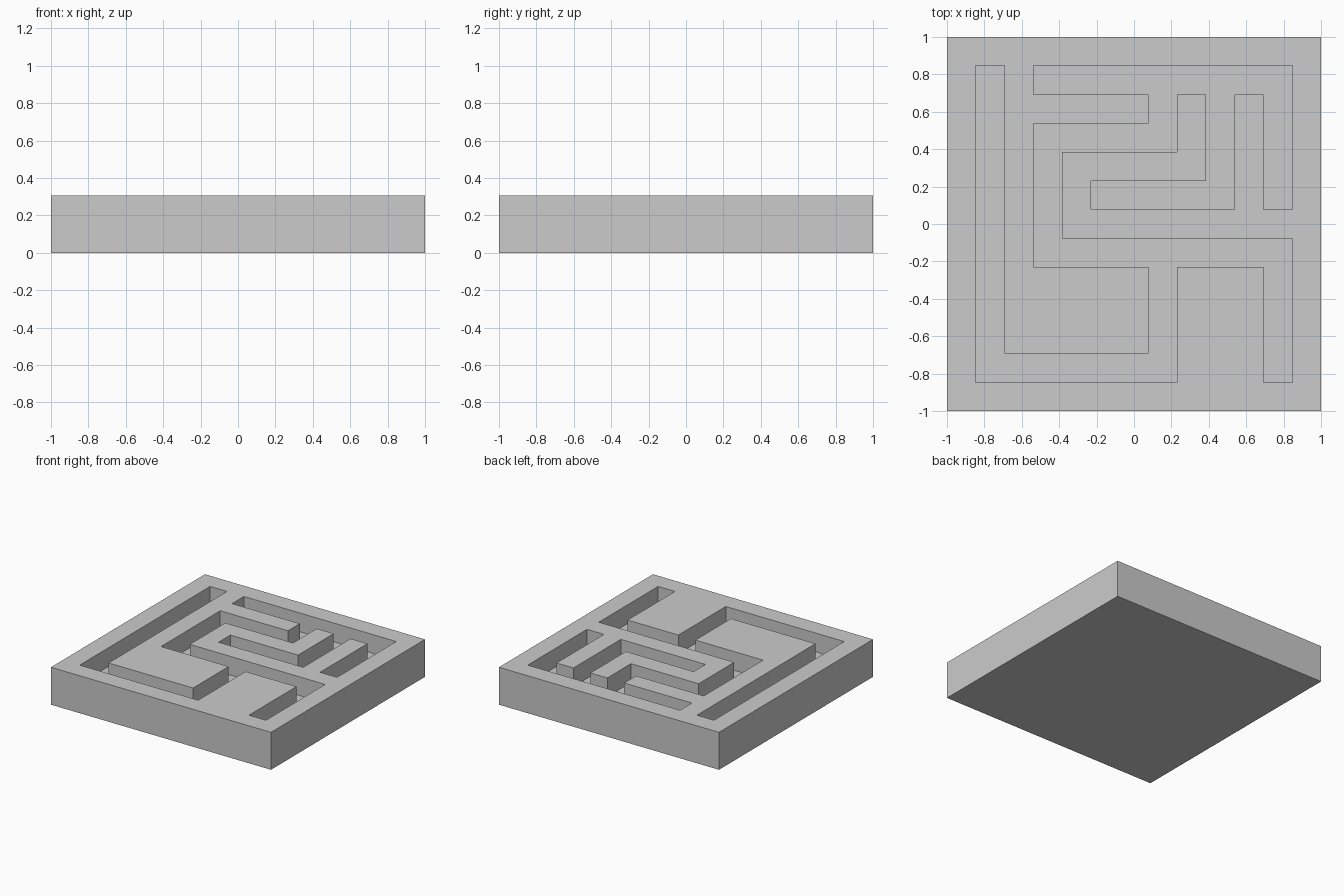
import bpy, bmesh

if "Cube" in bpy.data.objects:
    bpy.data.objects.remove(bpy.data.objects["Cube"])

N = 13                 # cells per side
C = 2 / N              # cell size
TOP, FLOOR = 2 * C, C  # slab height and corridor floor height

# Straight corridor runs, as start and end cells
runs = [((1, 11), (1, 1)), ((1, 1), (7, 1)), ((7, 1), (7, 5)),
        ((3, 5), (11, 5)), ((11, 5), (11, 1)), ((3, 5), (3, 9)),
        ((3, 9), (7, 9)), ((7, 9), (7, 11)), ((3, 11), (11, 11)),
        ((9, 11), (9, 7)), ((9, 7), (5, 7)), ((11, 11), (11, 7))]
carved = set()
for (ax, ay), (bx, by) in runs:
    for i in range(min(ax, bx), max(ax, bx) + 1):
        for j in range(min(ay, by), max(ay, by) + 1):
            carved.add((i, j))


def height(i, j):
    if not (0 <= i < N and 0 <= j < N):
        return 0
    return 1 if (i, j) in carved else 2


bm = bmesh.new()
verts = {}


def vert(i, j, k):
    if (i, j, k) not in verts:
        verts[i, j, k] = bm.verts.new((i * C - 1, j * C - 1, k * C))
    return verts[i, j, k]


def face(*keys):
    bm.faces.new([vert(*k) for k in keys])


# Tops and underside of every cell, plus walls where a neighbour is lower
for i in range(N):
    for j in range(N):
        h = height(i, j)
        ring = [(i, j), (i + 1, j), (i + 1, j + 1), (i, j + 1)]
        face(*[(x, y, h) for x, y in ring])
        face(*[(x, y, 0) for x, y in reversed(ring)])
        sides = [(i, j - 1), (i + 1, j), (i, j + 1), (i - 1, j)]
        for s, n in enumerate(sides):
            a, b = ring[s], ring[(s + 1) % 4]
            for k in range(height(*n), h):
                face((*a, k), (*b, k), (*b, k + 1), (*a, k + 1))

# Merge flat areas into clean faces
bmesh.ops.dissolve_limit(bm, angle_limit=0.01, verts=bm.verts[:], edges=bm.edges[:])
mesh = bpy.data.meshes.new("maze_slab")
bm.to_mesh(mesh)
bm.free()
bpy.context.collection.objects.link(bpy.data.objects.new("maze_slab", mesh))
